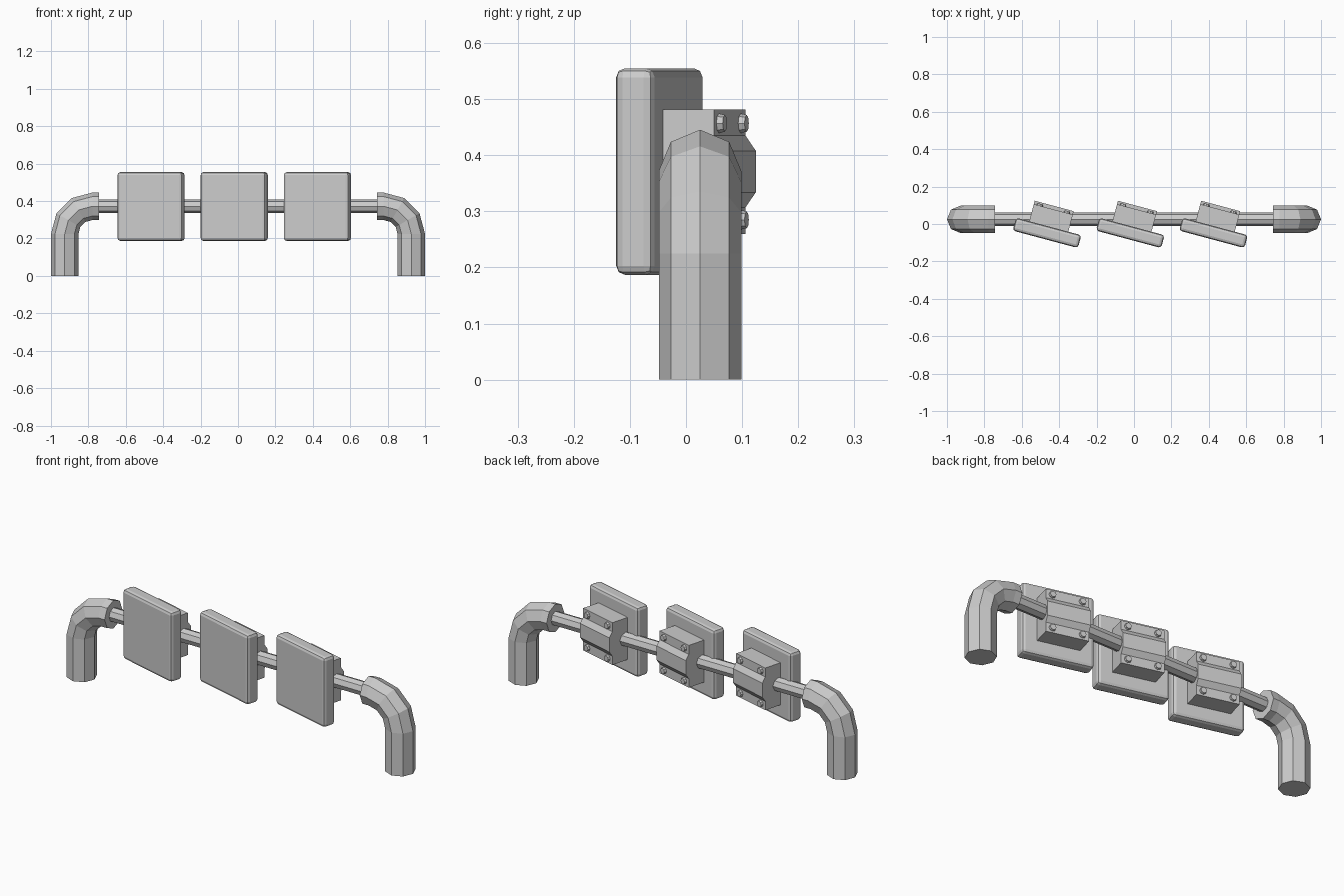
import bpy, bmesh
from math import sin, cos, pi, radians
from mathutils import Matrix

if "Cube" in bpy.data.objects:
    bpy.data.objects.remove(bpy.data.objects["Cube"])

ROD_Y, ROD_Z = 0.025, 0.372
TILT = Matrix.Rotation(radians(-15), 4, 'Z')


def finish(bm, name):
    bmesh.ops.recalc_face_normals(bm, faces=bm.faces[:])
    me = bpy.data.meshes.new(name)
    bm.to_mesh(me)
    bm.free()
    ob = bpy.data.objects.new(name, me)
    bpy.context.collection.objects.link(ob)
    return ob


def loft(rings, name, matrix=Matrix()):
    """Skin a series of equal point rings and cap both ends."""
    bm = bmesh.new()
    vs = [[bm.verts.new(matrix @ Matrix.Translation(p).translation) for p in r] for r in rings]
    n = len(vs[0])
    for a, b in zip(vs, vs[1:]):
        for i in range(n):
            j = (i + 1) % n
            bm.faces.new((a[i], a[j], b[j], b[i]))
    bm.faces.new(vs[0])
    bm.faces.new(vs[-1])
    return finish(bm, name)


def ring(x, z, ang, r):
    """Octagon whose in-plane axis points along ang in the xz plane."""
    return [(x + r * cos(k * pi / 4) * cos(ang), ROD_Y + r * sin(k * pi / 4),
             z + r * cos(k * pi / 4) * sin(ang)) for k in range(8)]


# bent end posts: straight leg, quarter bend in three steps, short sleeve
for side, label in ((-1, "left"), (1, "right")):
    R, r, cx, cz = 0.1475, 0.0735, 0.779, 0.2245
    rings = [ring(cx + R, 0, 0, r)]
    for i in range(4):
        a = i * pi / 6
        rings.append(ring(cx + R * cos(a), cz + R * sin(a), a, r))
    rings.append(ring(0.742, cz + R, pi / 2, r))
    loft([[(side * x, y, z) for x, y, z in rg] for rg in rings], label + "_post")

# thin cross rod
loft([ring(x, ROD_Z, pi / 2, 0.036) for x in (-0.78, 0.78)], "cross_rod")

# three angled panels with clamp blocks and bolts on the back
for n, px in enumerate((-0.465, -0.02, 0.425), 1):
    M = Matrix.Translation((px, -0.0475, 0.371)) @ TILT

    # rounded panel
    bm = bmesh.new()
    bmesh.ops.create_cube(bm, size=1, matrix=Matrix.Diagonal((0.361, 0.071, 0.368, 1)))
    bmesh.ops.bevel(bm, geom=bm.edges[:], offset=0.016, segments=2,
                    profile=0.5, affect='EDGES')
    bm.transform(M)
    finish(bm, f"panel_{n}")

    # clamp block with a raised ridge over the rod
    half = [(0.033, 0.111), (0.130, 0.111), (0.130, 0.064), (0.149, 0.037)]
    prof = half + [(v, -z) for v, z in reversed(half)]
    loft([[(u, v, z) for v, z in prof] for u in (-0.108, 0.108)], f"clamp_{n}", M)

    # four bolt heads
    bm = bmesh.new()
    for u in (-0.075, 0.075):
        for z in (-0.086, 0.086):
            bmesh.ops.create_cone(
                bm, cap_ends=True, segments=8, radius1=0.018, radius2=0.015, depth=0.014,
                matrix=M @ Matrix.Translation((u, 0.134, z)) @ Matrix.Rotation(-pi / 2, 4, 'X'))
    finish(bm, f"bolts_{n}")
